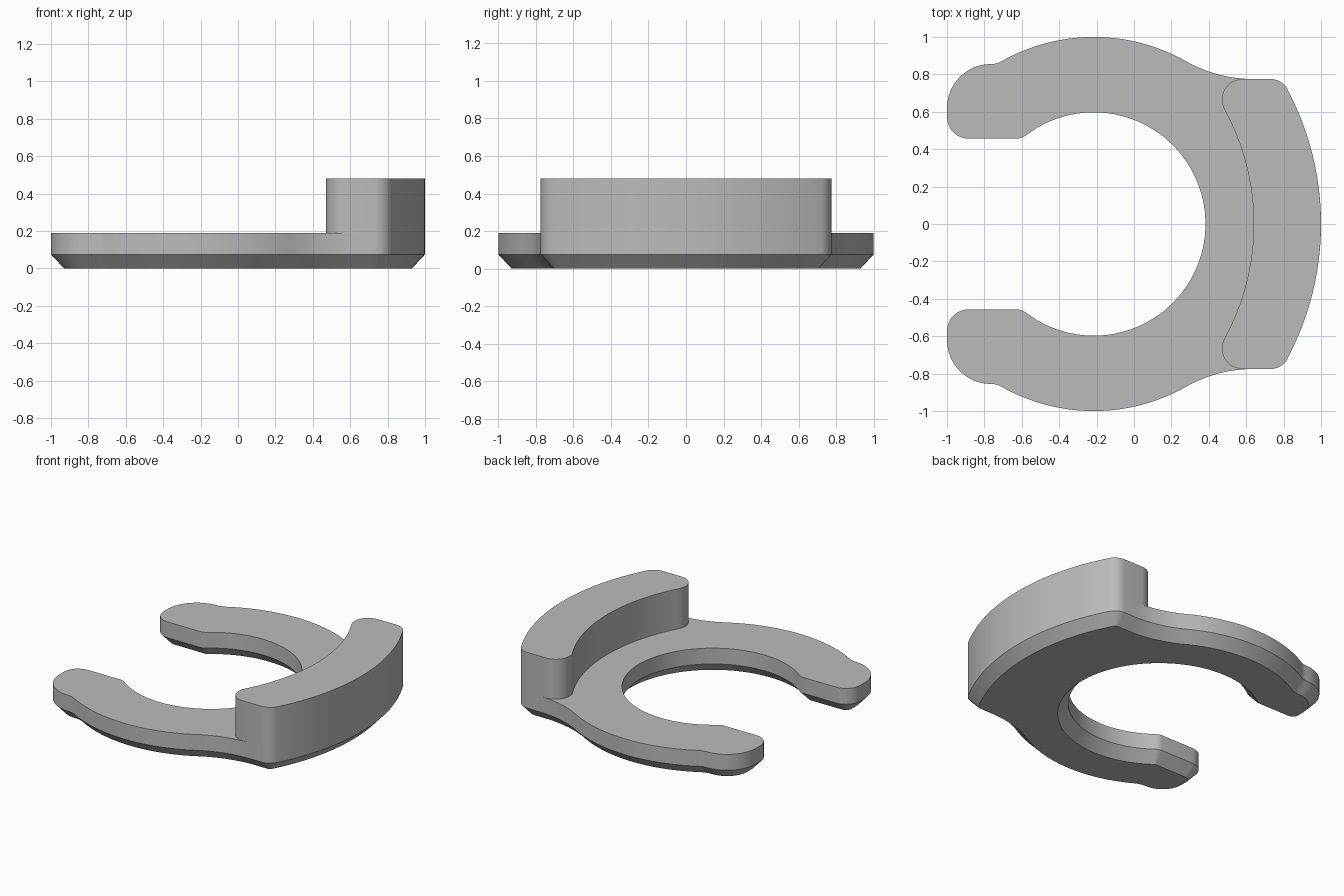
import bpy, bmesh
from math import sin, cos, radians
from mathutils import Vector

cube = bpy.data.objects.get("Cube")
if cube:
    bpy.data.objects.remove(cube)

grey = bpy.data.materials.new("plain grey")
grey.use_nodes = True
colour = (0.5, 0.5, 0.5, 1)
grey.diffuse_color = colour
grey.node_tree.nodes["Principled BSDF"].inputs["Base Color"].default_value = colour


def outline(arcs):
    """Join arcs (cx, cy, radius, start, end, steps) and mirror them in y."""
    half = []
    for cx, cy, r, a, b, n in arcs:
        for i in range(n + 1):
            t = radians(a + (b - a) * i / n)
            p = Vector((cx + r * cos(t), cy + r * sin(t)))
            if not half or (p - half[-1]).length > 0.004:
                half.append(p)
    # reversed so that the loop runs counter-clockwise
    return [Vector((p.x, -p.y)) for p in half[1:-1]] + half[::-1]


def inset(points, d):
    """Move every side of a counter-clockwise loop inward by d."""
    result = []
    for i, p in enumerate(points):
        e1 = (p - points[i - 1]).normalized()
        e2 = (points[(i + 1) % len(points)] - p).normalized()
        n1, n2 = Vector((-e1.y, e1.x)), Vector((-e2.y, e2.x))
        result.append(p + (n1 + n2) * d / (1 + n1.dot(n2)))
    return result


def loft(name, levels):
    """Stack loops given as (points, z), with a cap at each end."""
    bm = bmesh.new()
    rings = [[bm.verts.new((p.x, p.y, z)) for p in pts] for pts, z in levels]
    count = len(rings[0])
    for low, high in zip(rings, rings[1:]):
        for i in range(count):
            j = (i + 1) % count
            bm.faces.new((low[i], low[j], high[j], high[i]))
    bm.faces.new(rings[0][::-1])
    bm.faces.new(rings[-1])
    bmesh.ops.recalc_face_normals(bm, faces=bm.faces)
    mesh = bpy.data.meshes.new(name)
    bm.to_mesh(mesh)
    bm.free()
    mesh.materials.append(grey)
    obj = bpy.data.objects.new(name, mesh)
    bpy.context.collection.objects.link(obj)
    bpy.ops.object.select_all(action='DESELECT')
    obj.select_set(True)
    bpy.context.view_layer.objects.active = obj
    bpy.ops.object.shade_smooth_by_angle(angle=radians(30))
    return obj


# Rounded corner and curved back shared by the clip and its grip
back = [(0.731, 0.675, 0.1, 90, 28.2, 10), (-0.53, 0, 1.53, 28.2, 0, 20)]

# Open ring with two arms, chamfered along the underside
ring = outline([
    (-0.215, 0, 0.597, 0, 127.5, 40),           # bore
    (-0.627, 0.537, 0.08, -52.5, -90, 6),       # mouth corner
    (-0.885, 0.572, 0.115, -90, -180, 12),      # inner tip corner
    (-0.765, 0.62, 0.235, 180, 90, 16),         # outer tip
    (-0.766, 0.975, 0.12, -90, -60.5, 6),       # notch behind the tip
    (-0.215, 0, 1, 119.5, 60.5, 28),            # outer rim
    (0.64, 1.512, 0.737, 240.5, 270, 14),       # waist
] + back)
loft("clip_ring", [(inset(ring, 0.07), 0), (ring, 0.075), (ring, 0.19)])

# Raised curved grip along the back
grip = outline([
    (-0.635, 0, 1.275, 0, 28.7, 20),
    (0.58, 0.665, 0.11, 208.7, 90, 14),
] + back)
loft("back_grip", [(grip, 0.19), (grip, 0.48)])
